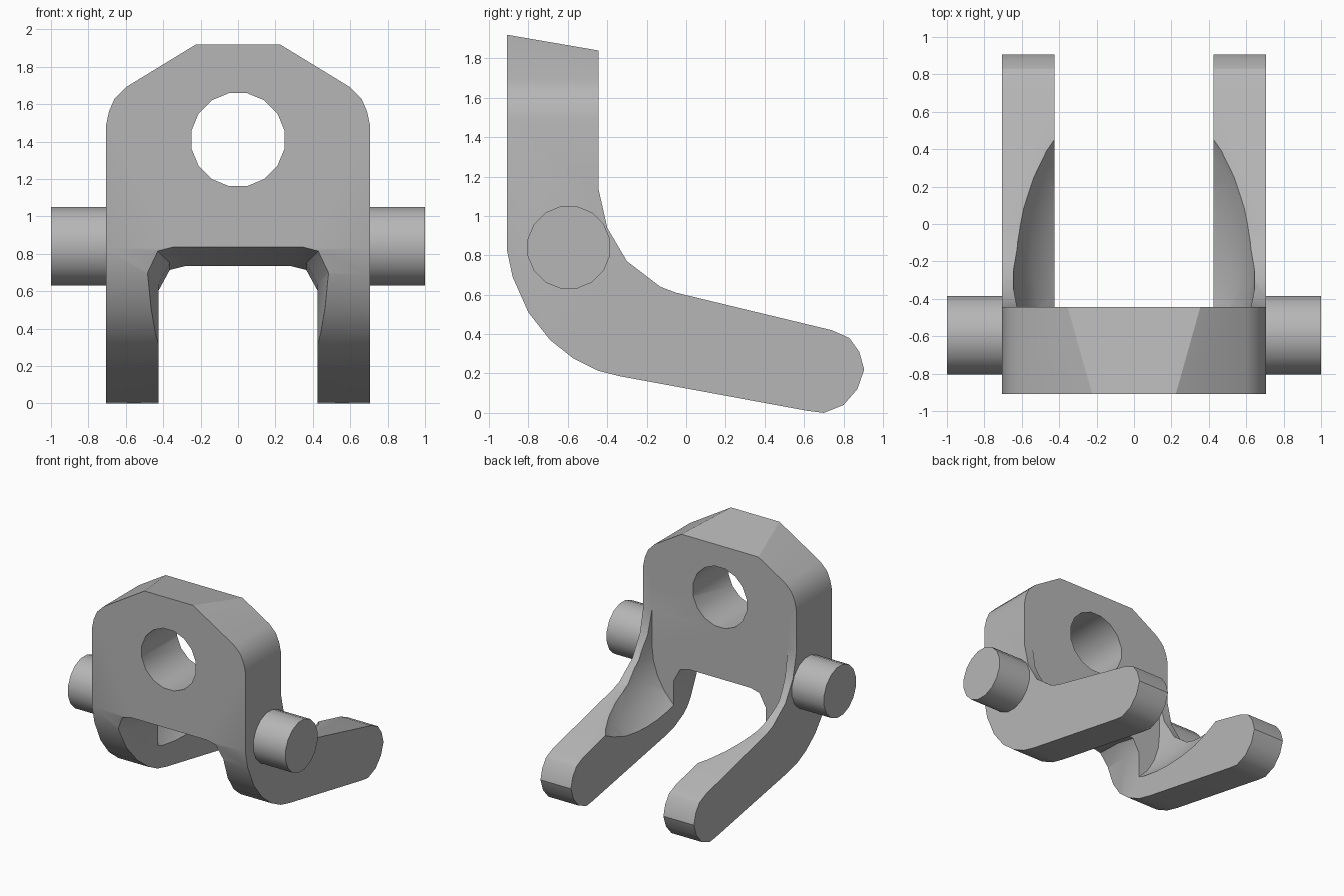
import bpy, bmesh, math
from mathutils import Matrix, Vector

cube = bpy.data.objects.get("Cube")
if cube:
    bpy.data.objects.remove(cube, do_unlink=True)

grey = bpy.data.materials.new("plain grey")
grey.use_nodes = True
grey.diffuse_color = (0.47, 0.47, 0.47, 1)
grey.node_tree.nodes["Principled BSDF"].inputs["Base Color"].default_value = (0.47, 0.47, 0.47, 1)


def make_object(name, bm):
    bmesh.ops.recalc_face_normals(bm, faces=bm.faces)
    mesh = bpy.data.meshes.new(name)
    bm.to_mesh(mesh)
    bm.free()
    mesh.materials.append(grey)
    obj = bpy.data.objects.new(name, mesh)
    bpy.context.collection.objects.link(obj)
    return obj


def loft(name, rings):
    """Closed solid through rings that share a point count."""
    bm = bmesh.new()
    rows = [[bm.verts.new(p) for p in ring] for ring in rings]
    for a, b in zip(rows, rows[1:]):
        for i in range(len(a)):
            j = (i + 1) % len(a)
            bm.faces.new((a[i], a[j], b[j], b[i]))
    bm.faces.new(rows[0])
    bm.faces.new(rows[-1])
    return make_object(name, bm)


def mirrored(half):
    return half + [(-x, z) for x, z in reversed(half)]


def circle(cu, cv, radius, sides=16):
    return [(cu + radius * math.cos((i + 0.5) * math.tau / sides),
             cv + radius * math.sin((i + 0.5) * math.tau / sides)) for i in range(sides)]


def along_x(name, points, x0, x1):
    return loft(name, [[(x, y, z) for y, z in points] for x in (x0, x1)])


def along_y(name, points, y0, y1):
    return loft(name, [[(x, y, z) for x, z in points] for y in (y0, y1)])


def activate(obj):
    bpy.ops.object.select_all(action='DESELECT')
    obj.select_set(True)
    bpy.context.view_layer.objects.active = obj


def cut(obj, cutter, operation='DIFFERENCE'):
    mod = obj.modifiers.new("cut", 'BOOLEAN')
    mod.operation, mod.solver, mod.object = operation, 'EXACT', cutter
    activate(obj)
    bpy.ops.object.modifier_apply(modifier=mod.name)
    bpy.data.objects.remove(cutter, do_unlink=True)


def smooth(obj):
    activate(obj)
    bpy.ops.object.shade_smooth_by_angle(angle=math.radians(30))


# Bent side profile of plate and arms (y, z)
BACK = -0.445
profile = [(-.91, 1.92), (-.91, .83), (-.88, .69), (-.8, .51), (-.69, .37), (-.57, .275),
           (-.45, .215), (-.33, .185), (.62, .01), (.7, 0), (.8, .04), (.87, .12),
           (.905, .22), (.88, .31), (.83, .38), (.74, .42), (-.05, .61), (-.13, .64),
           (-.3, .77), (-.4, .94), (BACK, 1.14), (BACK, 1.84)]
body = along_x("forked_bracket", profile, -.8, .8)

# Chamfered and rounded front outline
outline = mirrored([(.705, -.2), (.705, 1.49), (.69, 1.56), (.66, 1.63), (.6, 1.69),
                    (.22, 1.922), (.2, 1.95)])
cut(body, along_y("outline_cutter", outline, -1.2, 1.2), 'INTERSECT')

# Round hole through the plate
cut(body, along_y("hole_cutter", circle(0, 1.41, .253), -1.2, 0))

# Rounded hollow behind the plate, open at the top
bm = bmesh.new()
bmesh.ops.create_uvsphere(bm, u_segments=32, v_segments=16, radius=1)
upper = [f for f in bm.faces if f.calc_center_median().z > 0]
bmesh.ops.delete(bm, geom=upper, context='FACES')
bmesh.ops.transform(bm, verts=bm.verts,
                    matrix=Matrix.Translation((0, -.1, .85)) @ Matrix.Diagonal((.665, 1.05, .65, 1)))
rim = [e for e in bm.edges if e.is_boundary]
raised = bmesh.ops.extrude_edge_only(bm, edges=rim)["geom"]
bmesh.ops.translate(bm, vec=(0, 0, .5), verts=[v for v in raised if isinstance(v, bmesh.types.BMVert)])
bmesh.ops.holes_fill(bm, edges=[e for e in bm.edges if e.is_boundary])
bmesh.ops.bisect_plane(bm, geom=bm.verts[:] + bm.edges[:] + bm.faces[:],
                       plane_co=Vector((0, BACK, 0)), plane_no=Vector((0, -1, 0)), clear_outer=True)
bmesh.ops.holes_fill(bm, edges=[e for e in bm.edges if e.is_boundary])
cut(body, make_object("hollow_cutter", bm))

# Slot between the arms, flared at the front
rings = []
for y, w, top in ((-1, .51, .855), (-.62, .425, .77), (-.43, .425, .73), (-.2, .425, 1.1), (1.1, .425, 1.1)):
    section = mirrored([(w, -.3), (w, top - .13), (w - .06, top - .02), (w - .14, top)])
    rings.append([(x, y, z) for x, z in section])
cut(body, loft("slot_cutter", rings))
smooth(body)

# Side pins
for name, side in (("left_pin", 1), ("right_pin", -1)):
    smooth(along_x(name, circle(-.595, .84, .213), side * .67, side))
